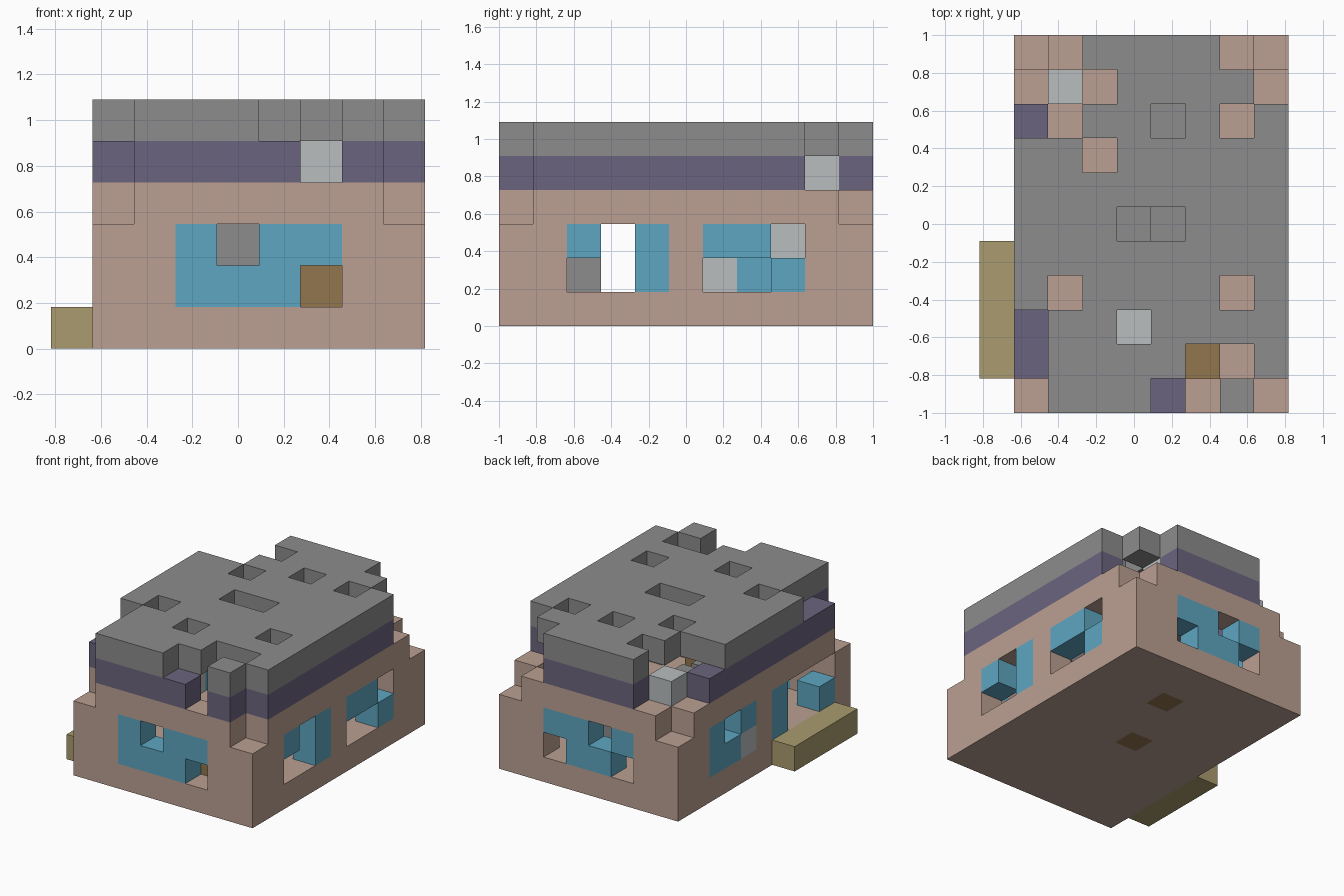
import bpy, bmesh
from mathutils import Vector

cube = bpy.data.objects.get("Cube")
if cube:
    bpy.data.objects.remove(cube, do_unlink=True)

UNIT = 2 / 11                       # edge length of one building block
ORIGIN = Vector((-4.5, -5.5, 0))    # centres the block grid
cells = {}                          # block position -> part name


def box(part, xs, ys, zs):
    """Fill an inclusive range of blocks with a part."""
    for x in range(xs[0], xs[1] + 1):
        for y in range(ys[0], ys[1] + 1):
            for z in range(zs[0], zs[1] + 1):
                cells[x, y, z] = part


def ring(part, zs):
    """Four outer walls, one block thick."""
    box(part, (1, 8), (0, 0), zs)
    box(part, (1, 8), (10, 10), zs)
    box(part, (1, 1), (0, 10), zs)
    box(part, (8, 8), (0, 10), zs)


def cut(x, y, low, high=5):
    """Knock out part of one column of blocks."""
    for z in range(low, high + 1):
        cells.pop((x, y, z), None)


# Shell: floor slab, walls, upper band and flat roof
box("floor", (1, 8), (0, 10), (0, 0))
ring("walls", (1, 3))
ring("upper_band", (4, 4))
box("roof", (1, 8), (0, 10), (5, 5))

# Windows
for y in (0, 10):
    box("windows", (3, 6), (y, y), (1, 2))
box("windows", (8, 8), (2, 4), (1, 2))
box("windows", (1, 1), (1, 4), (1, 2))
for x in (1, 8):
    box("windows", (x, x), (6, 8), (1, 2))

# Broken panes
for x, y, z in [(4, 0, 2), (6, 0, 1), (6, 10, 1), (4, 10, 2), (3, 10, 1),
                (8, 2, 1), (8, 3, 1), (8, 3, 2), (8, 6, 1), (8, 7, 1), (8, 8, 2),
                (1, 3, 1), (1, 3, 2), (1, 2, 1), (1, 2, 2), (1, 1, 2), (1, 7, 2)]:
    cut(x, y, z, z)

# Crumbled corners and wall tops
for x in (1, 8):
    for y in (0, 10):
        cut(x, y, 3)
for x, y in [(6, 0), (2, 10), (7, 10), (1, 9), (8, 9)]:
    cut(x, y, 4)

# Holes through the roof
for x, y in [(2, 9), (3, 9), (1, 8), (2, 8), (5, 8), (7, 8), (3, 7), (4, 5), (5, 5),
             (2, 3), (7, 3), (1, 2), (4, 2), (1, 1), (6, 1), (7, 1), (5, 0)]:
    cut(x, y, 5)

# Bench outside, furniture and rubble inside
box("bench", (0, 0), (1, 4), (0, 0))
for pos in [(6, 1, 1), (5, 8, 0), (4, 5, 0)]:
    cells[pos] = "wooden_blocks"
for pos in [(4, 5, 1), (4, 5, 2), (5, 5, 1), (5, 8, 1), (5, 2, 1)]:
    cells[pos] = "grey_rubble"
for pos in [(1, 6, 1), (2, 9, 4), (6, 9, 4), (4, 2, 1), (6, 8, 2)]:
    cells[pos] = "pale_blocks"


def linear(c):
    c /= 255
    return c / 12.92 if c <= 0.04045 else ((c + 0.055) / 1.055) ** 2.4


def material(name, rgb):
    mat = bpy.data.materials.new(name)
    mat.use_nodes = True
    color = [linear(c) for c in rgb] + [1]
    mat.diffuse_color = color
    bsdf = next(n for n in mat.node_tree.nodes if n.type == "BSDF_PRINCIPLED")
    bsdf.inputs["Base Color"].default_value = color
    return mat


clay = material("clay_pink", (187, 160, 146))
grey = material("stone_grey", (140, 140, 140))
materials = {
    "floor": clay, "walls": clay, "roof": grey, "grey_rubble": grey,
    "upper_band": material("slate_purple", (107, 100, 126)),
    "windows": material("glass_blue", (94, 166, 193)),
    "bench": material("straw_tan", (170, 156, 110)),
    "wooden_blocks": material("wood_brown", (146, 118, 77)),
    "pale_blocks": material("pale_grey", (184, 189, 190)),
}


def build(part):
    """Mesh the exposed sides of every block in a part."""
    bm = bmesh.new()
    for pos in [p for p, name in cells.items() if name == part]:
        center = Vector(pos) + Vector((0.5, 0.5, 0.5)) + ORIGIN
        for axis in range(3):
            for sign in (-1, 1):
                normal = Vector((0, 0, 0))
                normal[axis] = sign
                if tuple(int(a + b) for a, b in zip(pos, normal)) in cells:
                    continue
                u = Vector((0, 0, 0))
                u[(axis + 1) % 3] = 0.5
                v = normal.cross(u)
                mid = center + normal * 0.5
                corners = (mid - u - v, mid + u - v, mid + u + v, mid - u + v)
                bm.faces.new([bm.verts.new(c * UNIT) for c in corners])
    bmesh.ops.remove_doubles(bm, verts=bm.verts[:], dist=0.001)
    mesh = bpy.data.meshes.new(part)
    bm.to_mesh(mesh)
    bm.free()
    mesh.materials.append(materials[part])
    bpy.context.collection.objects.link(bpy.data.objects.new(part, mesh))


for part in materials:
    build(part)
